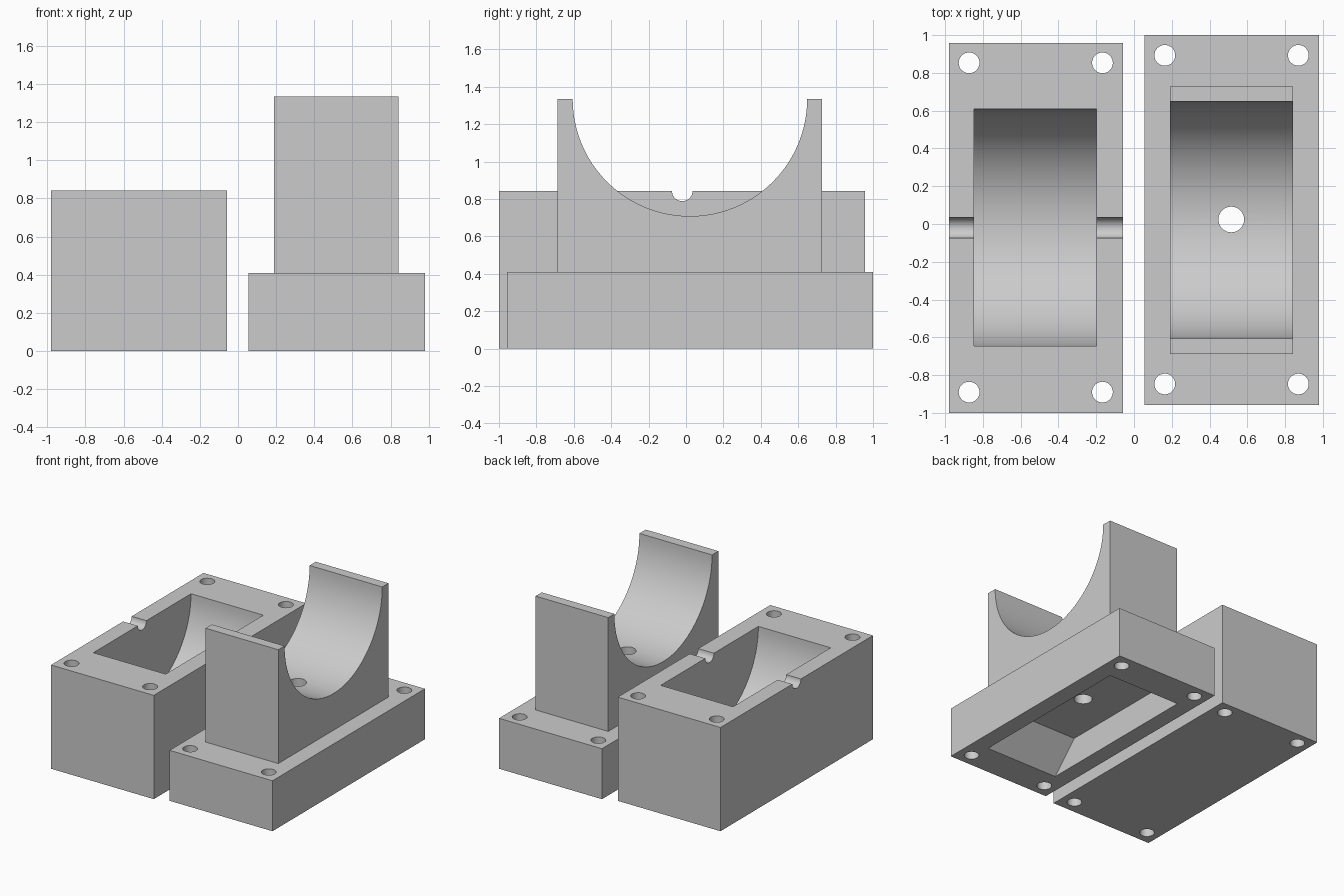
import bpy, bmesh, math
from mathutils import Matrix

if "Cube" in bpy.data.objects:
    bpy.data.objects.remove(bpy.data.objects["Cube"])

grey = bpy.data.materials.new("plain grey")
grey.diffuse_color = (0.6, 0.6, 0.6, 1)
grey.use_nodes = True
grey.node_tree.nodes["Principled BSDF"].inputs["Base Color"].default_value = grey.diffuse_color


def add_object(name, bm):
    bmesh.ops.recalc_face_normals(bm, faces=bm.faces)
    me = bpy.data.meshes.new(name)
    bm.to_mesh(me)
    bm.free()
    me.materials.append(grey)
    ob = bpy.data.objects.new(name, me)
    bpy.context.collection.objects.link(ob)
    return ob


def prism(name, profile, x0, x1):
    """Extrude a (y, z) profile along x."""
    bm = bmesh.new()
    face = bm.faces.new([bm.verts.new((x0, y, z)) for y, z in profile])
    ext = bmesh.ops.extrude_face_region(bm, geom=[face])
    verts = [g for g in ext["geom"] if isinstance(g, bmesh.types.BMVert)]
    bmesh.ops.translate(bm, verts=verts, vec=(x1 - x0, 0, 0))
    return add_object(name, bm)


def box(name, x0, x1, y0, y1, z0, z1):
    return prism(name, [(y0, z0), (y1, z0), (y1, z1), (y0, z1)], x0, x1)


def cylinder(name, centre, radius, depth, axis="Z", segments=32):
    bm = bmesh.new()
    m = Matrix.Translation(centre)
    if axis == "X":
        m = m @ Matrix.Rotation(math.pi / 2, 4, "Y")
    bmesh.ops.create_cone(bm, cap_ends=True, segments=segments, radius1=radius,
                          radius2=radius, depth=depth, matrix=m)
    return add_object(name, bm)


def combine(ob, tool, operation="DIFFERENCE"):
    """Apply a boolean and remove its tool."""
    tool.hide_render = True
    mod = ob.modifiers.new("cut", "BOOLEAN")
    mod.operation, mod.object, mod.solver = operation, tool, "EXACT"
    bpy.ops.object.select_all(action="DESELECT")
    bpy.context.view_layer.objects.active = ob
    ob.select_set(True)
    bpy.ops.object.modifier_apply(modifier=mod.name)
    bpy.data.objects.remove(tool)


def finish(ob):
    bpy.ops.object.select_all(action="DESELECT")
    bpy.context.view_layer.objects.active = ob
    ob.select_set(True)
    bpy.ops.object.shade_smooth_by_angle(angle=math.radians(30))


def bolt_holes(ob, xs, ys):
    for x in xs:
        for y in ys:
            combine(ob, cylinder("bolt_cutter", (x, y, 0.4), 0.055, 2))


# Lower housing: block with a round trough, shaft notches and corner holes
housing = box("lower_housing", -0.98, -0.057, -1.0, 0.957, 0, 0.843)
combine(housing, cylinder("trough_cutter", (-0.523, -0.019, 0.843), 0.627, 0.65, "X", 96))
combine(housing, cylinder("notch_cutter", (-0.52, -0.02, 0.843), 0.055, 1.4, "X"))
bolt_holes(housing, (-0.873, -0.167), (-0.89, 0.853))
finish(housing)

# Upper cover: flange with a saddle tower on top
cover = box("upper_cover", 0.055, 0.98, -0.957, 1.0, 0, 0.41)
combine(cover, box("saddle_tower", 0.19, 0.843, -0.687, 0.727, 0.3, 1.335), "UNION")
combine(cover, cylinder("saddle_cutter", (0.515, 0.021, 1.335), 0.627, 1.0, "X", 96))

# Tapered pocket underneath and the feed hole through the saddle
combine(cover, prism("pocket_cutter", [(-0.707, -0.02), (0.747, -0.02), (0.507, 0.23),
                                       (-0.467, 0.23)], 0.19, 0.843))
combine(cover, cylinder("feed_cutter", (0.515, 0.024, 0.5), 0.068, 1.0))
bolt_holes(cover, (0.163, 0.87), (-0.847, 0.893))
finish(cover)
